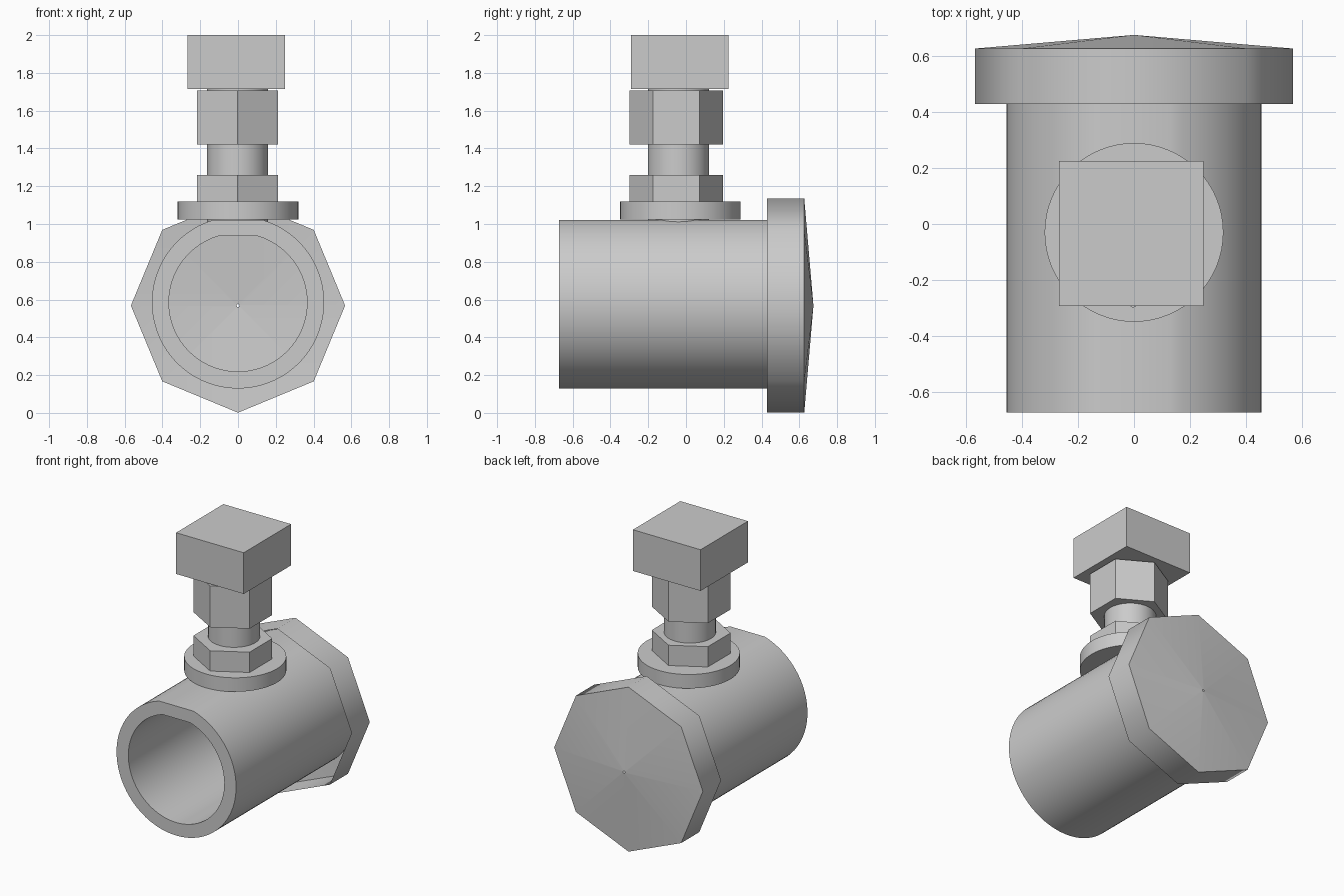
import bpy, bmesh, math

if "Cube" in bpy.data.objects:
    bpy.data.objects.remove(bpy.data.objects["Cube"])


def loft(name, loops, cap_start=False, cap_end=False, closed=False, smooth=None):
    """Bridge a row of equal-sized point loops into one mesh."""
    bm = bmesh.new()
    rings = [[bm.verts.new(p) for p in loop] for loop in loops]
    pairs = list(zip(rings, rings[1:]))
    if closed:
        pairs.append((rings[-1], rings[0]))
    n = len(rings[0])
    for a, b in pairs:
        for i in range(n):
            j = (i + 1) % n
            bm.faces.new((a[i], a[j], b[j], b[i]))
    if cap_start:
        bm.faces.new(rings[0][::-1])
    if cap_end:
        bm.faces.new(rings[-1])
    bmesh.ops.recalc_face_normals(bm, faces=bm.faces)
    mesh = bpy.data.meshes.new(name)
    bm.to_mesh(mesh)
    bm.free()
    ob = bpy.data.objects.new(name, mesh)
    bpy.context.collection.objects.link(ob)
    if smooth:
        bpy.ops.object.select_all(action='DESELECT')
        ob.select_set(True)
        bpy.context.view_layer.objects.active = ob
        bpy.ops.object.shade_smooth_by_angle(angle=math.radians(smooth))
    return ob


def upright(name, sides, r, x, y, z0, z1, turn=0.0, smooth=None):
    """Solid vertical prism or cylinder."""
    angles = [turn + math.tau * i / sides for i in range(sides)]
    loops = [[(x + r * math.cos(a), y + r * math.sin(a), z) for a in angles]
             for z in (z0, z1)]
    return loft(name, loops, True, True, smooth=smooth)


# Horizontal pipe, open at the front, with a flat strip along its top
FLAT = math.radians(16.7)
STEPS = 64
sweep = [FLAT + (math.tau - 2 * FLAT) * i / STEPS for i in range(STEPS + 1)]


def pipe_loop(r, y):
    return [(r * math.sin(a), y, 0.585 + r * math.cos(a)) for a in sweep]


loft("pipe", [pipe_loop(0.456, -0.672), pipe_loop(0.456, 0.625),
              pipe_loop(0.366, 0.625), pipe_loop(0.366, -0.672)],
     closed=True, smooth=30)


# Octagonal end cap: a thin open shell with a shallow cone and pinhole tip
def cap_loop(r, y):
    return [(r * math.cos(i * math.tau / 8), y, 0.568 + r * math.sin(i * math.tau / 8))
            for i in range(8)]


loft("end_cap", [cap_loop(0.567, 0.428), cap_loop(0.567, 0.626),
                 cap_loop(0.008, 0.674)], smooth=50)

# Valve stem, flange, two hexagonal nuts and the square head
upright("stem", 48, 0.162, -0.002, -0.04, 0.96, 1.72, smooth=30)
upright("flange", 64, 0.319, 0, -0.03, 1.024, 1.12, smooth=30)
for name, z0, z1 in (("lower_nut", 1.12, 1.26), ("upper_nut", 1.422, 1.706)):
    upright(name, 6, 0.247, -0.003, -0.052, z0, z1, turn=math.pi / 2)
upright("square_head", 4, 0.258 * math.sqrt(2), -0.01, -0.034, 1.716, 2.0,
        turn=math.pi / 4)
